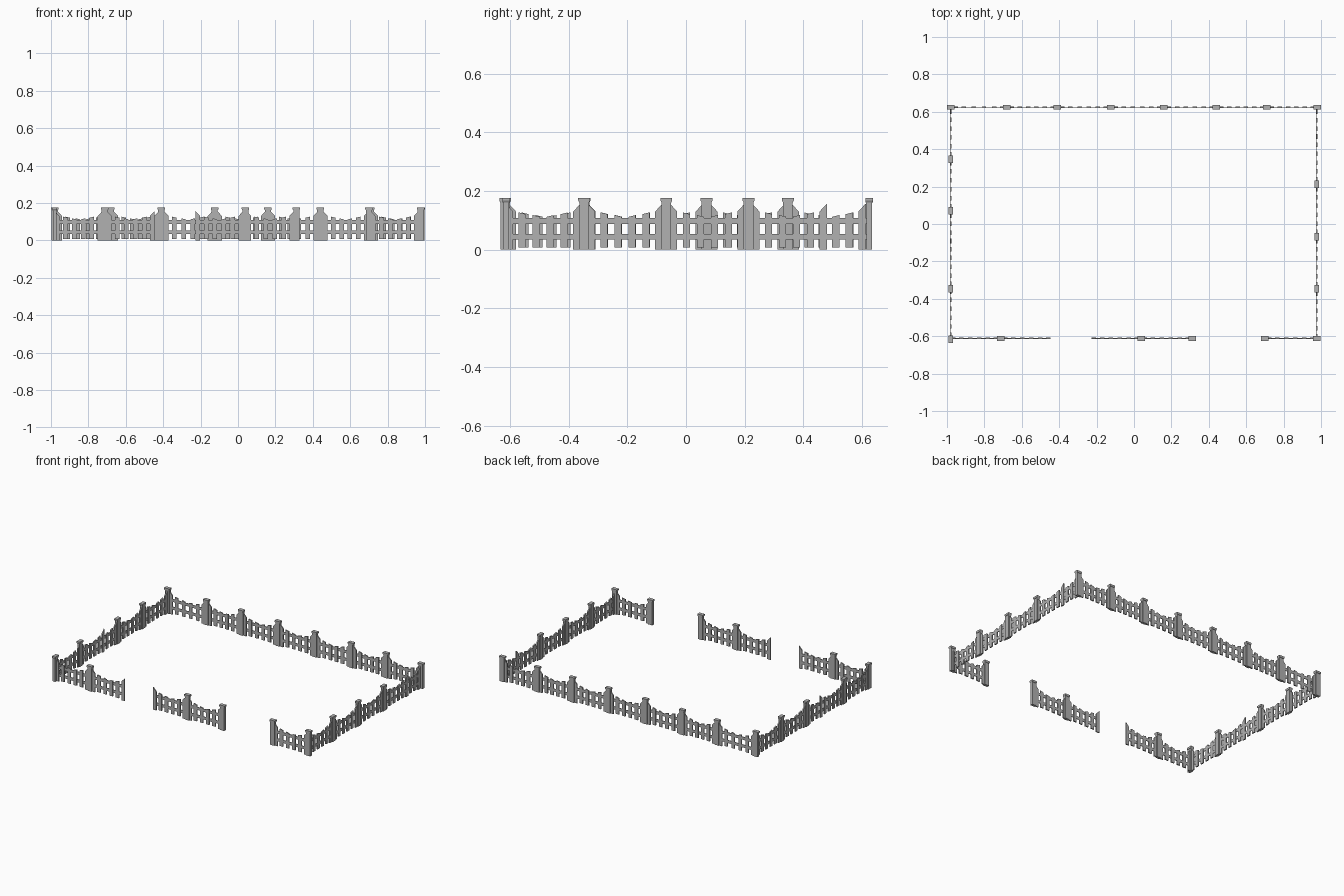
import bpy, bmesh
from math import atan2
from mathutils import Matrix, Vector

cube = bpy.data.objects.get("Cube")
if cube:
    bpy.data.objects.remove(cube, do_unlink=True)

stone = bpy.data.materials.new("stone_grey")
stone.use_nodes = True
GREY = (0.44, 0.44, 0.44, 1)
stone.diffuse_color = GREY
stone.node_tree.nodes["Principled BSDF"].inputs["Base Color"].default_value = GREY


def prism(bm, outline, depth):
    """Extrude an (x, z) outline symmetrically in y."""
    front = [bm.verts.new((x, -depth / 2, z)) for x, z in outline]
    back = [bm.verts.new((x, depth / 2, z)) for x, z in outline]
    bm.faces.new(front)
    bm.faces.new(back[::-1])
    for i in range(len(front)):
        j = (i + 1) % len(front)
        bm.faces.new((front[j], front[i], back[i], back[j]))


def slab(bm, x0, x1, z0, top0, top1, depth):
    prism(bm, [(x0, z0), (x1, z0), (x1, top1), (x0, top0)], depth)


def finish(bm, name, place):
    bmesh.ops.recalc_face_normals(bm, faces=bm.faces)
    mesh = bpy.data.meshes.new(name)
    bm.to_mesh(mesh)
    bm.free()
    mesh.materials.append(stone)
    ob = bpy.data.objects.new(name, mesh)
    ob.matrix_world = place
    bpy.context.collection.objects.link(ob)


def placement(a, b):
    d = Vector(b) - Vector(a)
    return Matrix.Translation((*a, 0)) @ Matrix.Rotation(atan2(d.y, d.x), 4, "Z"), d.length


def panel(a, b, half=False):
    """Picket panel from a post centre to its free end; a half panel has one shoulder."""
    place, length = placement(a, b)
    bm = bmesh.new()
    # rails
    for z in (0.034, 0.088):
        slab(bm, 0, length, z, z + 0.02, z + 0.02, 0.004)
    # tall sloped shoulder at the post, and at the free end
    slab(bm, 0.012, 0.037, 0, 0.157, 0.13, 0.008)
    if not half:
        slab(bm, length - 0.025, length, 0, 0.13, 0.157, 0.008)
    # pickets, dipping towards the middle
    count = 2 if half else 4
    first, last = 0.068, length - (0.03 if half else 0.056)
    for i in range(count):
        x = first + (last - first) * i / (count - 1)
        outer = i in (0, 3)
        lean = 0.003 if i < 2 else -0.003
        top = 0.124 if outer else 0.115
        slab(bm, x - 0.012, x + 0.012, 0.008, top + lean, top - lean, 0.008)
    finish(bm, "half_panel" if half else "picket_panel", place)


def post(at, along_y=False):
    bm = bmesh.new()
    slab(bm, -0.0165, 0.0165, 0, 0.164, 0.164, 0.019)
    # flared cap
    prism(bm, [(-0.0165, 0.161), (0.0165, 0.161), (0.02, 0.167),
               (0.02, 0.176), (-0.02, 0.176), (-0.02, 0.167)], 0.025)
    finish(bm, "fence_post", placement(at, (at[0], at[1] + 1) if along_y else (at[0] + 1, at[1]))[0])


BACK, FRONT, LEFT, RIGHT = 0.624, -0.612, 0.977, -0.98
SPAN = 0.267

# back wall
back_posts = [-0.98, -0.68, -0.41, -0.125, 0.16, 0.44, 0.71, 0.98]
for x in back_posts:
    post((x, BACK))
for x0, x1 in zip(back_posts, back_posts[1:]):
    panel((x1, BACK), (x0 + 0.014, BACK))

# front wall, with two openings
for x in (-0.713, 0.04, 0.312, 0.70, 0.977):
    post((x, FRONT))
    if x != 0.70:
        panel((x, FRONT), (x - SPAN, FRONT))
panel((-0.713, FRONT), (-0.713 + SPAN, FRONT))

# side wall on the +x side
for y in (-0.347, -0.067, 0.213):
    post((LEFT, y), True)
    panel((LEFT, y), (LEFT, y + SPAN))
panel((LEFT, -0.347), (LEFT, -0.347 - SPAN))
panel((LEFT, BACK), (LEFT, 0.48), half=True)

# side wall on the -x side
for y in (-0.616, -0.345, 0.07, 0.347):
    post((RIGHT, y), True)
    panel((RIGHT, y), (RIGHT, y + SPAN))
panel((RIGHT, 0.07), (RIGHT, -0.078), half=True)
